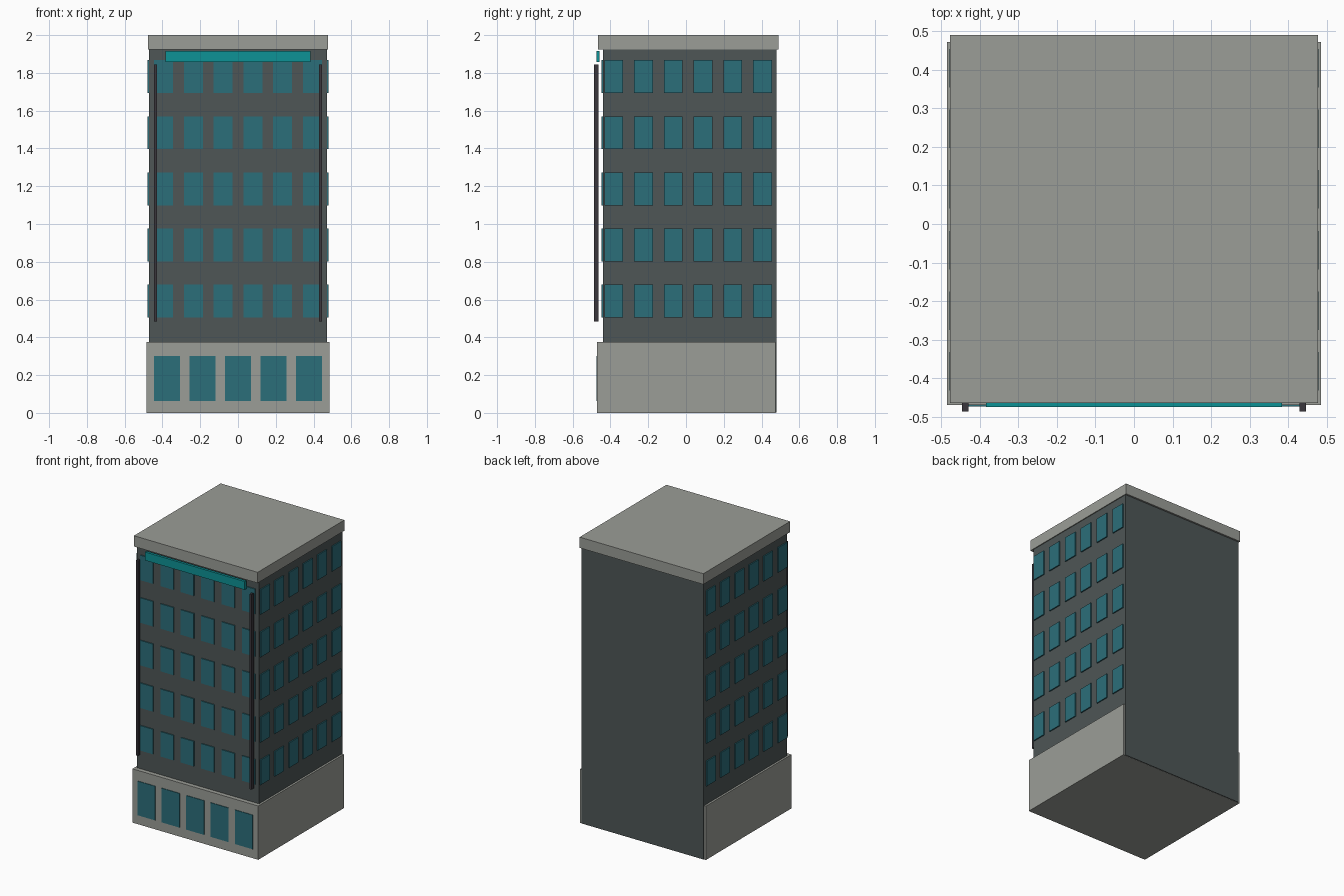
import bpy, bmesh

if "Cube" in bpy.data.objects:
    bpy.data.objects.remove(bpy.data.objects["Cube"])


def material(name, rgb):
    def lin(c):
        c /= 255
        return c / 12.92 if c <= 0.04045 else ((c + 0.055) / 1.055) ** 2.4
    m = bpy.data.materials.new(name)
    m.diffuse_color = (*[lin(c) for c in rgb], 1)
    m.use_nodes = True
    m.node_tree.nodes["Principled BSDF"].inputs["Base Color"].default_value = m.diffuse_color
    return m


WALL = material("dark slate wall", (78, 86, 86))
STONE = material("pale grey stone", (155, 157, 151))
GLASS = material("blue green glass", (43, 110, 122))
TEAL = material("bright teal", (13, 146, 150))
METAL = material("dark metal", (58, 54, 60))


def boxes(name, mat, extents):
    """One object made of boxes, each given as (x0, x1, y0, y1, z0, z1)."""
    bm = bmesh.new()
    for x0, x1, y0, y1, z0, z1 in extents:
        for v in bmesh.ops.create_cube(bm, size=1)["verts"]:
            v.co.x = x1 if v.co.x > 0 else x0
            v.co.y = y1 if v.co.y > 0 else y0
            v.co.z = z1 if v.co.z > 0 else z0
    mesh = bpy.data.meshes.new(name)
    bm.to_mesh(mesh)
    bm.free()
    mesh.materials.append(mat)
    ob = bpy.data.objects.new(name, mesh)
    bpy.context.collection.objects.link(ob)
    return ob


# Main masses
boxes("tower_body", WALL, [(-0.471, 0.471, -0.44, 0.478, 0.001, 1.998)])
boxes("ground_floor", STONE, [(-0.485, 0.485, -0.47, 0.473, 0, 0.375)])
boxes("roof_slab", STONE, [(-0.477, 0.477, -0.465, 0.49, 1.925, 2.0)])

# Upper windows: five storeys, six columns on the front and both sides
rows = [0.592 + 0.297 * i for i in range(5)]
columns = [0.1575 * (i - 2.5) for i in range(6)]
W, H = 0.05, 0.087
boxes("front_windows", GLASS,
      [(x - W, x + W, -0.447, -0.439, z - H, z + H) for z in rows for x in columns])
for side, name in ((-1, "left_windows"), (1, "right_windows")):
    xa, xb = sorted((side * 0.470, side * 0.479))
    boxes(name, GLASS,
          [(xa, xb, y + 0.011 - W, y + 0.011 + W, z - H, z + H) for z in rows for y in columns])

# Shop windows on the ground floor
boxes("shop_windows", GLASS,
      [(0.188 * i - 0.069, 0.188 * i + 0.069, -0.474, -0.469, 0.064, 0.302)
       for i in range(-2, 3)])

# Sign band under the roof and the two vertical strips
boxes("sign_band", TEAL, [(-0.384, 0.384, -0.475, -0.457, 1.857, 1.915)])
boxes("corner_strips", METAL,
      [(x - 0.008, x + 0.008, -0.487, -0.463, 0.485, 1.845) for x in (-0.438, 0.438)])
